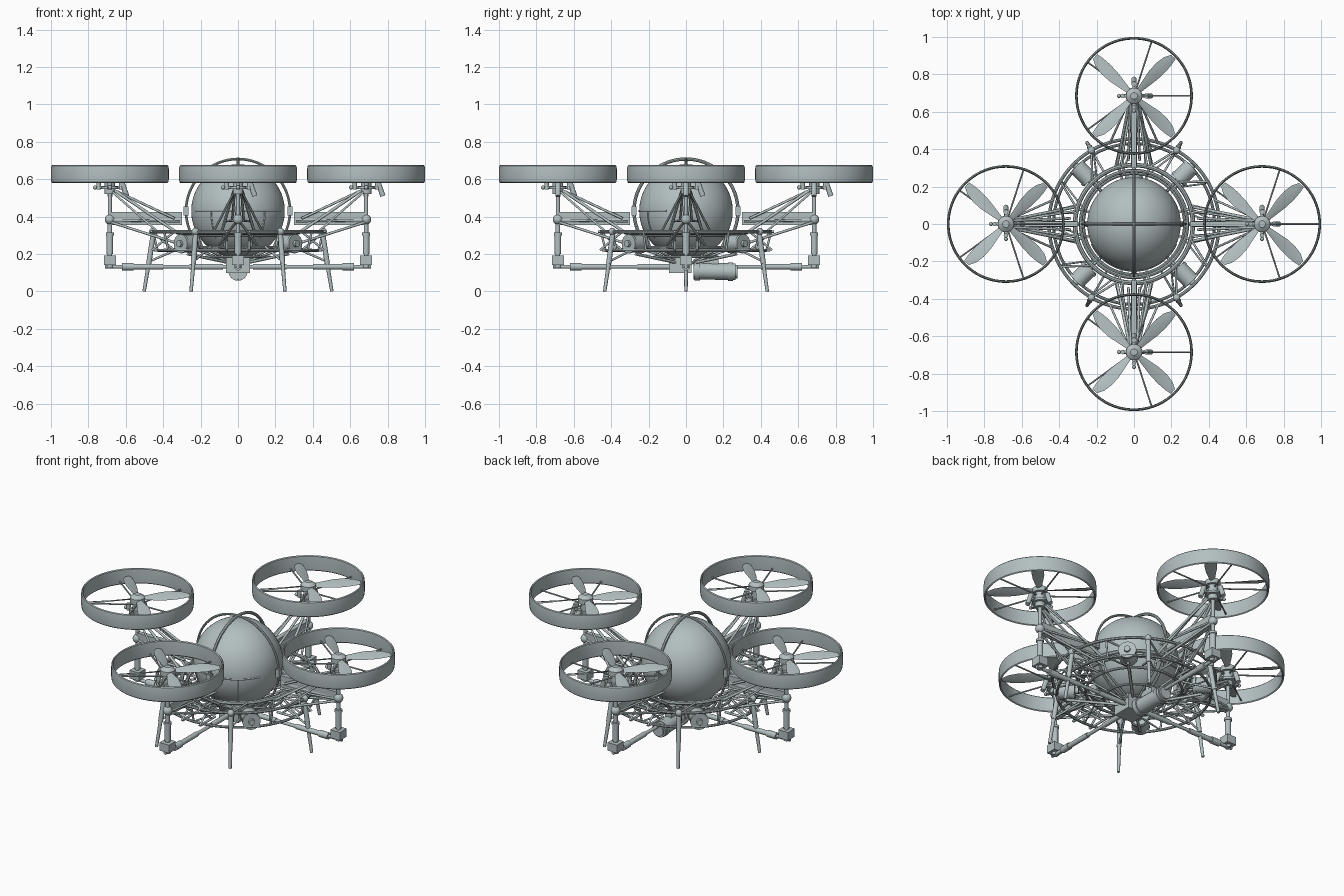
import bpy, bmesh, math
from math import sin, cos, pi, radians
from mathutils import Matrix, Vector

cube = bpy.data.objects.get("Cube")
if cube:
    bpy.data.objects.remove(cube, do_unlink=True)

grey = bpy.data.materials.new("pale_steel_grey")
grey.use_nodes = True
COLOUR = (0.45, 0.52, 0.53, 1)
grey.diffuse_color = COLOUR
grey.node_tree.nodes["Principled BSDF"].inputs["Base Color"].default_value = COLOUR

ROTOR = 0.685      # distance of each rotor from the centre
CABIN = Vector((0, 0, 0.43))


def polar(r, deg, z):
    return Vector((r * cos(radians(deg)), r * sin(radians(deg)), z))


class Part:
    """Collects simple solids into one mesh."""

    def __init__(self):
        self.bm = bmesh.new()

    def rod(self, a, b, r, r2=None, sides=12):
        a, b = Vector(a), Vector(b)
        turn = (b - a).to_track_quat('Z', 'Y').to_matrix().to_4x4()
        bmesh.ops.create_cone(self.bm, cap_ends=True, segments=sides, radius1=r,
                              radius2=r if r2 is None else r2, depth=(b - a).length,
                              matrix=Matrix.Translation((a + b) / 2) @ turn)

    def box(self, centre, size, turn=Matrix()):
        m = Matrix.Translation(centre) @ turn @ Matrix.Diagonal((*size, 1))
        bmesh.ops.create_cube(self.bm, size=1, matrix=m)

    def ball(self, centre, r, u=20, v=12):
        bmesh.ops.create_uvsphere(self.bm, u_segments=u, v_segments=v, radius=r,
                                  matrix=Matrix.Translation(centre))

    def sweep(self, section, turn=Matrix(), steps=72, start=0, end=360):
        """Revolve a closed (radius, height) section about z."""
        full = end - start == 360
        loops = []
        for i in range(steps + (not full)):
            t = start + (end - start) * i / steps
            loops.append([self.bm.verts.new(turn @ polar(r, t, z)) for r, z in section])
        for i in range(steps):
            p, q = loops[i], loops[(i + 1) % len(loops)]
            for j in range(len(section)):
                k = (j + 1) % len(section)
                self.bm.faces.new((p[j], q[j], q[k], p[k]))
        if not full:
            self.bm.faces.new(loops[0])
            self.bm.faces.new(loops[-1][::-1])

    def ring(self, r, z, tube, turn=Matrix(), sides=8, **kw):
        self.sweep([(r + tube * cos(2 * pi * i / sides), z + tube * sin(2 * pi * i / sides))
                    for i in range(sides)], turn, **kw)

    def finish(self, names, places):
        bmesh.ops.recalc_face_normals(self.bm, faces=self.bm.faces)
        mesh = bpy.data.meshes.new(names)
        self.bm.to_mesh(mesh)
        self.bm.free()
        mesh.materials.append(grey)
        mesh.shade_smooth()
        mesh.set_sharp_from_angle(angle=radians(35))
        for i, place in enumerate(places):
            ob = bpy.data.objects.new(names if len(places) == 1 else f"{names}_{i + 1}", mesh)
            ob.matrix_world = place
            bpy.context.collection.objects.link(ob)


HERE = [Matrix()]
ARMS = [Matrix.Rotation(i * pi / 2, 4, 'Z') for i in range(4)]
ROTORS = [Matrix.Translation(polar(ROTOR, 90 * i, 0)) for i in range(4)]

# Ducts with rounded lips
p = Part()
p.sweep([(0.303, 0.585), (0.308, 0.58), (0.313, 0.585), (0.315, 0.60), (0.315, 0.655),
         (0.313, 0.67), (0.308, 0.675), (0.303, 0.67), (0.301, 0.627)])
p.finish("rotor_duct", ROTORS)

# Five stays holding each duct
p = Part()
for i in range(5):
    p.rod(polar(0.02, 72 * i, 0.595), polar(0.305, 72 * i, 0.60), 0.0045, sides=8)
p.finish("duct_stays", ROTORS)

# Twisted, curved blades
p = Part()
for k in range(4):
    spin = Matrix.Rotation(radians(47 + 90 * k), 3, 'Z')
    sections = []
    for r, front, back in ((0.03, 0.012, -0.012), (0.09, 0.022, -0.022), (0.15, 0.032, -0.032),
                           (0.21, 0.033, -0.036), (0.26, 0.024, -0.034), (0.296, 0.004, -0.028)):
        pitch = 0.55 - 1.2 * r
        sections.append([p.bm.verts.new(spin @ Vector((r, y, 0.63 + y * pitch + h)))
                         for y, h in ((front, 0), ((front + back) / 2, 0.004),
                                      (back, 0), ((front + back) / 2, -0.004))])
    for a, b in zip(sections, sections[1:]):
        for j in range(4):
            p.bm.faces.new((a[j], a[(j + 1) % 4], b[(j + 1) % 4], b[j]))
    p.bm.faces.new(sections[0])
    p.bm.faces.new(sections[-1])
p.finish("rotor_blades", ROTORS)

# Hub, spinner and tilt linkage
p = Part()
p.rod((0, 0, 0.52), (0, 0, 0.645), 0.028, sides=20)
p.rod((0, 0, 0.61), (0, 0, 0.64), 0.043, sides=24)
p.rod((0, 0, 0.64), (0, 0, 0.658), 0.043, 0.018, sides=24)
p.rod((0, 0, 0.548), (0, 0, 0.562), 0.045, sides=20)
for i in range(4):
    p.rod((0, 0, 0.556), polar(0.065, 90 * i, 0.556), 0.009)
    p.rod(polar(0.06, 90 * i, 0.545), polar(0.06, 90 * i, 0.585), 0.012)
for a in (0, 90):
    p.rod(polar(0.065, a, 0.58), polar(0.09, a, 0.51), 0.014)
    p.rod(polar(0.03, a, 0.556), polar(0.08, a, 0.556), 0.008)
    p.rod(polar(0, a, 0.556), polar(-0.075, a, 0.556), 0.006)
    p.ball(polar(-0.08, a, 0.556), 0.011)
p.finish("rotor_hub", ROTORS)

# Spherical cabin, window frames and hoops
p = Part()
p.ball(CABIN, 0.25, 64, 40)
p.finish("cabin_sphere", HERE)
p = Part()
at = Matrix.Translation(CABIN)
p.ring(0.25, 0, 0.005, at, sides=6, start=205, end=335)
for a in (-125, -55):
    p.ring(0.25, 0, 0.005, at @ Matrix.Rotation(radians(a), 4, 'Z') @ Matrix.Rotation(pi / 2, 4, 'X'),
           sides=6, steps=20, start=-35, end=0)
p.finish("window_frame", HERE)
p = Part()
for a, tube in ((0, 0.007), (90, 0.009)):
    p.ring(0.278, 0, tube, at @ Matrix.Rotation(radians(a), 4, 'Z') @ Matrix.Rotation(pi / 2, 4, 'X'))
for a in range(0, 360, 90):
    p.box(polar(0.278, a, 0.43), (0.025, 0.03, 0.05), Matrix.Rotation(radians(a), 4, 'Z'))
p.finish("cabin_hoops", HERE)

# Cradle and outer rings
p = Part()
p.ring(0.315, 0.315, 0.012)
p.ring(0.285, 0.30, 0.010)
p.ring(0.27, 0.235, 0.008)
p.ring(0.17, 0.185, 0.007)
for a in range(15, 360, 30):
    p.rod(polar(0.28, a, 0.30), polar(0.32, a, 0.315), 0.007)
    p.rod(polar(0.31, a, 0.31), polar(0.27, a, 0.235), 0.006)
    p.rod(polar(0.27, a, 0.235), polar(0.06, a, 0.165), 0.006)
p.finish("cabin_cradle", HERE)
p = Part()
p.ring(0.455, 0.32, 0.009)
p.ring(0.43, 0.22, 0.008)
for a in range(0, 360, 30):
    p.rod(polar(0.43, a, 0.22), polar(0.455, a, 0.32), 0.006)
    p.rod(polar(0.43, a, 0.22), polar(0.27, a + 15, 0.235), 0.005)
    p.rod(polar(0.455, a, 0.32), polar(0.315, a + 15, 0.315), 0.006)
p.finish("outer_ring_truss", HERE)

# Six splayed legs
p = Part()
for a in range(0, 360, 60):
    p.rod(polar(0.502, a, 0), polar(0.477, a, 0.15), 0.009, 0.011)
    p.rod(polar(0.477, a, 0.15), polar(0.45, a, 0.325), 0.014)
    p.ball(polar(0.455, a, 0.32), 0.02)
    p.rod(polar(0.475, a, 0.16), polar(0.29, a, 0.24), 0.006)
p.finish("landing_legs", HERE)

# Banded drums on the diagonals
p = Part()
for a in range(45, 360, 90):
    p.rod(polar(0.33, a, 0.255), polar(0.435, a, 0.255), 0.046, sides=28)
    for r in (0.335, 0.42):
        p.rod(polar(r, a, 0.255), polar(r + 0.015, a, 0.255), 0.051, sides=28)
    p.rod(polar(0.31, a, 0.255), polar(0.45, a, 0.255), 0.018)
    p.rod(polar(0.38, a, 0.20), polar(0.08, a, 0.155), 0.008)
p.finish("power_drums", HERE)

# Arm plate and strut bundle
p = Part()
p.box((0.49, 0, 0.39), (0.38, 0.028, 0.07))
p.rod((0.31, 0, 0.378), (0.70, 0, 0.378), 0.017)
for s in (-1, 1):
    p.rod((0.66, 0.022 * s, 0.54), (0.32, 0.09 * s, 0.31), 0.008)
    p.rod((0.67, 0.022 * s, 0.53), (0.43, 0.13 * s, 0.32), 0.006)
    p.rod((0.66, 0.018 * s, 0.54), (0.34, 0.03 * s, 0.39), 0.007)
    p.rod((0.68, 0.012 * s, 0.37), (0.30, 0.10 * s, 0.25), 0.007)
    p.rod((0.68, 0.012 * s, 0.38), (0.31, 0.07 * s, 0.375), 0.006)
    p.rod((0.34, 0.06 * s, 0.22), (0.46, 0.06 * s, 0.32), 0.006)
    p.rod((0.34, 0.06 * s, 0.32), (0.46, 0.06 * s, 0.22), 0.006)
    p.rod((0.31, 0.06 * s, 0.32), (0.47, 0.06 * s, 0.32), 0.007)
    p.rod((0.31, 0.06 * s, 0.22), (0.45, 0.06 * s, 0.22), 0.007)
p.finish("arm_truss", ARMS)

# Column with ball joint and foot block
p = Part()
p.rod((ROTOR, 0, 0.385), (ROTOR, 0, 0.54), 0.011)
p.ball((ROTOR, 0, 0.385), 0.027)
p.rod((ROTOR, 0, 0.19), (ROTOR, 0, 0.385), 0.012)
p.rod((ROTOR, 0, 0.20), (ROTOR, 0, 0.31), 0.018)
p.rod((ROTOR, 0, 0.30), (ROTOR, 0, 0.315), 0.022)
p.box((ROTOR, 0, 0.167), (0.065, 0.065, 0.05))
p.finish("rotor_column", ARMS)

# Lower shafts to the foot blocks
p = Part()
p.rod((0.04, 0, 0.132), (0.71, 0, 0.132), 0.010)
p.rod((0.08, 0, 0.132), (0.26, 0, 0.132), 0.015)
p.rod((0.40, 0, 0.132), (0.57, 0, 0.132), 0.015)
p.rod((0.56, 0, 0.132), (0.62, 0, 0.132), 0.020)
p.rod((ROTOR, 0, 0.125), (ROTOR, 0, 0.15), 0.018)
p.finish("lower_shaft", ARMS)

# Central gearbox and slung cylinder
p = Part()
p.box((0, -0.03, 0.145), (0.13, 0.12, 0.095))
p.rod((0, 0, 0.18), (0, 0, 0.21), 0.05, sides=24)
p.finish("central_gearbox", HERE)
p = Part()
p.rod((0, 0.04, 0.11), (0, 0.265, 0.105), 0.045, sides=32)
p.rod((0, 0.045, 0.11), (0, 0.075, 0.11), 0.052, sides=32)
p.rod((0, 0.225, 0.106), (0, 0.25, 0.106), 0.049, sides=32)
p.rod((0, 0.25, 0.105), (0, 0.275, 0.105), 0.036, sides=24)
p.box((0, 0.13, 0.165), (0.04, 0.09, 0.035))
p.rod((0, 0.13, 0.16), (0, 0.13, 0.205), 0.02)
p.finish("slung_cylinder", HERE)
